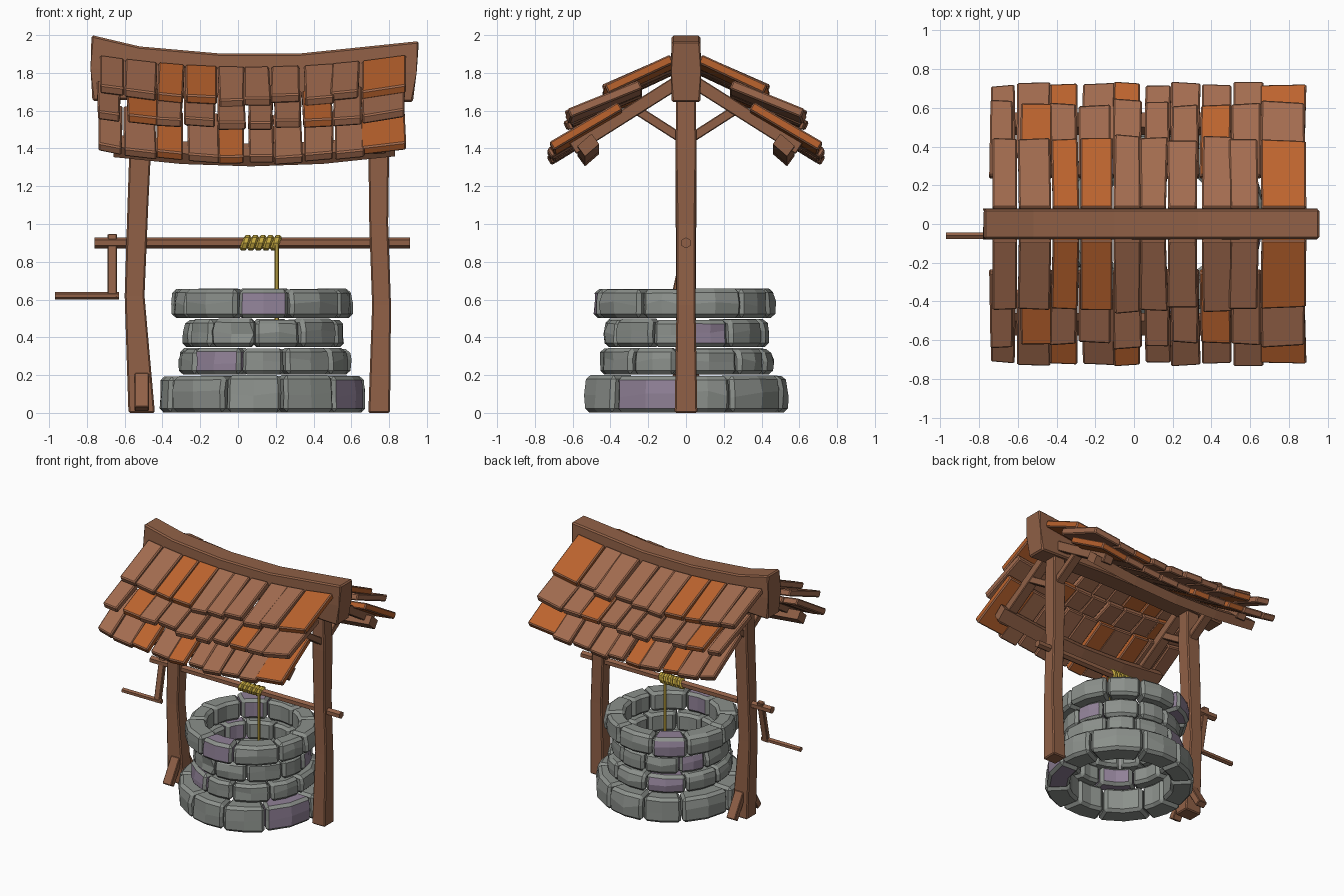
import bpy, bmesh, math, random
from mathutils import Vector

if "Cube" in bpy.data.objects:
    bpy.data.objects.remove(bpy.data.objects["Cube"])
random.seed(7)

def material(name, rgb):
    m = bpy.data.materials.new(name)
    m.diffuse_color = (*rgb, 1)
    m.use_nodes = True
    m.node_tree.nodes["Principled BSDF"].inputs["Base Color"].default_value = m.diffuse_color
    return m

WOOD = material("wood brown", (0.28, 0.118, 0.062))
TILE = material("tile brown", (0.36, 0.148, 0.078))
ORANGE = material("tile orange", (0.50, 0.125, 0.027))
GREY = material("stone grey", (0.26, 0.28, 0.26))
PURPLE = material("stone purple", (0.28, 0.22, 0.31))
ROPE = material("rope yellow", (0.55, 0.39, 0.05))

def finish(name, bm, mats, mirror=False):
    bmesh.ops.recalc_face_normals(bm, faces=bm.faces[:])
    me = bpy.data.meshes.new(name)
    bm.to_mesh(me)
    bm.free()
    for m in mats:
        me.materials.append(m)
    ob = bpy.data.objects.new(name, me)
    bpy.context.collection.objects.link(ob)
    if mirror:
        mod = ob.modifiers.new("mirror", 'MIRROR')
        mod.use_axis = (False, True, False)
        mod.use_mirror_merge = False
    return ob

def loft(bm, rings, mat=0):
    """Skin a list of equal point rings and cap both ends."""
    vs = [[bm.verts.new(p) for p in r] for r in rings]
    n = len(vs[0])
    faces = [bm.faces.new(vs[0]), bm.faces.new(vs[-1][::-1])]
    for a, b in zip(vs, vs[1:]):
        for i in range(n):
            faces.append(bm.faces.new((a[i], b[i], b[(i + 1) % n], a[(i + 1) % n])))
    for f in faces:
        f.material_index = mat

def bevel(bm, width, min_angle=0.5):
    bmesh.ops.recalc_face_normals(bm, faces=bm.faces[:])
    edges = [e for e in bm.edges if e.calc_face_angle(0) > min_angle]
    bmesh.ops.bevel(bm, geom=edges, offset=width, segments=1, profile=0.5, affect='EDGES')

def bar(name, p, q, w, h, mat, mirror=False, sides=4):
    """Straight bar between two points, w and h being its full section."""
    p, q = Vector(p), Vector(q)
    d = (q - p).normalized()
    u = d.cross(Vector((0, 0, 1)) if abs(d.z) < 0.9 else Vector((1, 0, 0))).normalized()
    v = u.cross(d)
    k = 1 / math.cos(math.pi / 4) if sides == 4 else 1
    ang = [math.tau * (i + 0.5) / sides for i in range(sides)]
    bm = bmesh.new()
    loft(bm, [[c + u * (math.cos(a) * w / 2 * k) + v * (math.sin(a) * h / 2 * k)
               for a in ang] for c in (p, q)])
    if sides == 4:
        bevel(bm, 0.005)
    return finish(name, bm, [mat], mirror)

# stone rings of the well
CX = 0.13
RINGS = [  # z0, z1, outer radius, inner radius, count, phase, purple angles
    (0.00, 0.20, 0.54, 0.37, 10, -112, (-17,)),
    (0.20, 0.345, 0.46, 0.33, 10, -145, (-133, 110)),
    (0.345, 0.50, 0.435, 0.31, 11, 3, (20, 160)),
    (0.50, 0.66, 0.485, 0.335, 10, -106, (-90, 135)),
]
for k, (z0, z1, ro, ri, n, phase, purple) in enumerate(RINGS):
    bm = bmesh.new()
    step = 360 / n
    edges = [phase + step * (i + (random.uniform(-0.2, 0.2) if i else 0)) for i in range(n)]
    edges.append(edges[0] + 360)
    for a0, a1 in zip(edges, edges[1:]):
        mat = int(any((p - a0) % 360 < a1 - a0 for p in purple))
        out = ro + random.uniform(-0.015, 0.012)
        top = z1 - random.uniform(0, 0.008)
        rings = []
        for t in (0, 0.5, 1):
            a = math.radians(a0 + 0.6 + (a1 - a0 - 1.2) * t)
            sec = [(ri, z0 + 0.003), (out, z0 + 0.003),
                   (out + random.uniform(-.01, .012), z0 + (z1 - z0) * random.uniform(.4, .65)),
                   (out - random.uniform(0, 0.02), top), (ri, top)]
            rings.append([(CX + r * math.cos(a), r * math.sin(a), z) for r, z in sec])
        loft(bm, rings, mat)
    bevel(bm, 0.021, 0.6)
    for v in bm.verts:
        v.co.z = max(v.co.z, 0)
    finish("stone_ring_%d" % (k + 1), bm, [GREY, PURPLE])

# bent posts: z, x min, x max, half depth
POSTS = {
    "left_post": [(0, -.58, -.44, .06), (.62, -.60, -.495, .052),
                  (1.1, -.585, -.475, .055), (1.4, -.575, -.46, .056), (1.74, -.57, -.46, .05)],
    "right_post": [(0, .69, .805, .06), (.57, .71, .81, .05),
                   (1.0, .695, .795, .05), (1.4, .69, .80, .056), (1.74, .69, .79, .05)],
}
for name, secs in POSTS.items():
    bm = bmesh.new()
    loft(bm, [[(a, -h, z), (b, -h, z), (b, h, z), (a, h, z)] for z, a, b, h in secs])
    bevel(bm, 0.008)
    finish(name, bm, [WOOD])

# small feet leaning on the left post
bar("post_foot", (-0.51, -0.15, 0.02), (-0.51, -0.04, 0.2), 0.075, 0.05, WOOD, True)

# sagging ridge beam: top x, top z, bottom x, bottom z
bm = bmesh.new()
loft(bm, [[(xt, -.076, zt), (xt, .076, zt), ((xt + xb) / 2 + e, .08, (zt + zb) / 2),
           (xb, .076, zb), (xb, -.076, zb), ((xt + xb) / 2 + e, -.08, (zt + zb) / 2)]
          for xt, zt, xb, zb, e in [(-.775, 2.0, -.77, 1.65, -.018), (-.52, 1.94, -.52, 1.66, 0),
                                    (-.1, 1.903, -.1, 1.67, 0), (.33, 1.903, .33, 1.67, 0),
                                    (.957, 1.968, .925, 1.645, .015)]])
bevel(bm, 0.01)
finish("ridge_beam", bm, [WOOD])

# roof frame: rafters, braces and eave purlins on both sides
for side, x in (("left", -0.515), ("right", 0.74)):
    bar(side + "_rafter", (x, -0.03, 1.76), (x, -0.60, 1.40), 0.08, 0.07, WOOD, True)
    bar(side + "_brace", (x, -0.02, 1.45), (x, -0.27, 1.61), 0.07, 0.05, WOOD, True)

def sag(x):
    return 0.062 * ((x - 0.07) / 0.82) ** 2

bm = bmesh.new()
loft(bm, [[(x, y, z + sag(x)) for y, z in
           ((-.46, 1.37), (-.535, 1.305), (-.575, 1.36), (-.50, 1.425))]
          for x in (-.66, -.3, .07, .45, .83)])
finish("eave_purlin", bm, [WOOD], True)

# three rows of uneven roof tiles
COLS = [-.74, -.605, -.43, -.285, -.11, .04, .18, .335, .50, .655, .895]
ROWS = [  # upper y, z, lower y, z, orange columns
    ("upper", .085, 1.835, .445, 1.67, (2, 3, 9)),
    ("middle", .25, 1.70, .63, 1.54, (1, 7)),
    ("lower", .36, 1.585, .735, 1.36, (2, 4, 9)),
]
for name, y0, z0, y1, z1, orange in ROWS:
    bm = bmesh.new()
    d = Vector((0, -(y1 - y0), z1 - z0)).normalized()
    nrm = Vector((0, d.z, -d.y))
    for i, (a, b) in enumerate(zip(COLS, COLS[1:])):
        s = random.uniform(-0.012, 0.012)
        lift = random.uniform(-0.006, 0.008)
        ext = random.uniform(-0.02, 0.015)
        top = [Vector((a + s + .004, -y0, z0 + sag(a))), Vector((b + s - .004, -y0, z0 + sag(b)))]
        low = [Vector((b + s + random.uniform(-.012, .008), -y1, z1 + sag(b) + lift)) + d * ext,
               Vector((a + s + random.uniform(-.004, .012), -y1, z1 + sag(a) + lift))
               + d * (ext + random.uniform(-.015, .015))]
        quad = top + low
        loft(bm, [quad, [p - nrm * 0.05 for p in quad]], int(i in orange))
    bevel(bm, 0.008)
    finish(name + "_tiles", bm, [TILE, ORANGE], True)

# axle and crank
bar("axle", (-0.76, 0, 0.9), (0.91, 0, 0.9), 0.058, 0.058, WOOD, sides=6)
bar("crank_arm", (-0.665, 0.01, 0.945), (-0.665, -0.062, 0.605), 0.035, 0.05, WOOD)
bar("crank_handle", (-0.97, -0.06, 0.62), (-0.63, -0.06, 0.62), 0.04, 0.04, WOOD, sides=6)

# rope coil and hanging rope
bm = bmesh.new()
for i in range(5):
    cx, R, r = 0.04 + i * 0.04, 0.027, 0.021
    grid = [[bm.verts.new((cx + r * math.cos(t) + 0.012 * math.sin(u),
                           (R + r * 0.8 * math.sin(t)) * math.cos(u),
                           0.9 + (R + r * 0.8 * math.sin(t)) * math.sin(u)))
             for t in [math.tau * j / 6 for j in range(6)]]
            for u in [math.tau * k / 8 for k in range(8)]]
    for k in range(8):
        for j in range(6):
            bm.faces.new((grid[k][j], grid[(k + 1) % 8][j],
                          grid[(k + 1) % 8][(j + 1) % 6], grid[k][(j + 1) % 6]))
finish("rope_coil", bm, [ROPE])
bar("hanging_rope", (0.205, -0.03, 0.9), (0.205, -0.03, 0.38), 0.022, 0.022, ROPE, sides=6)
